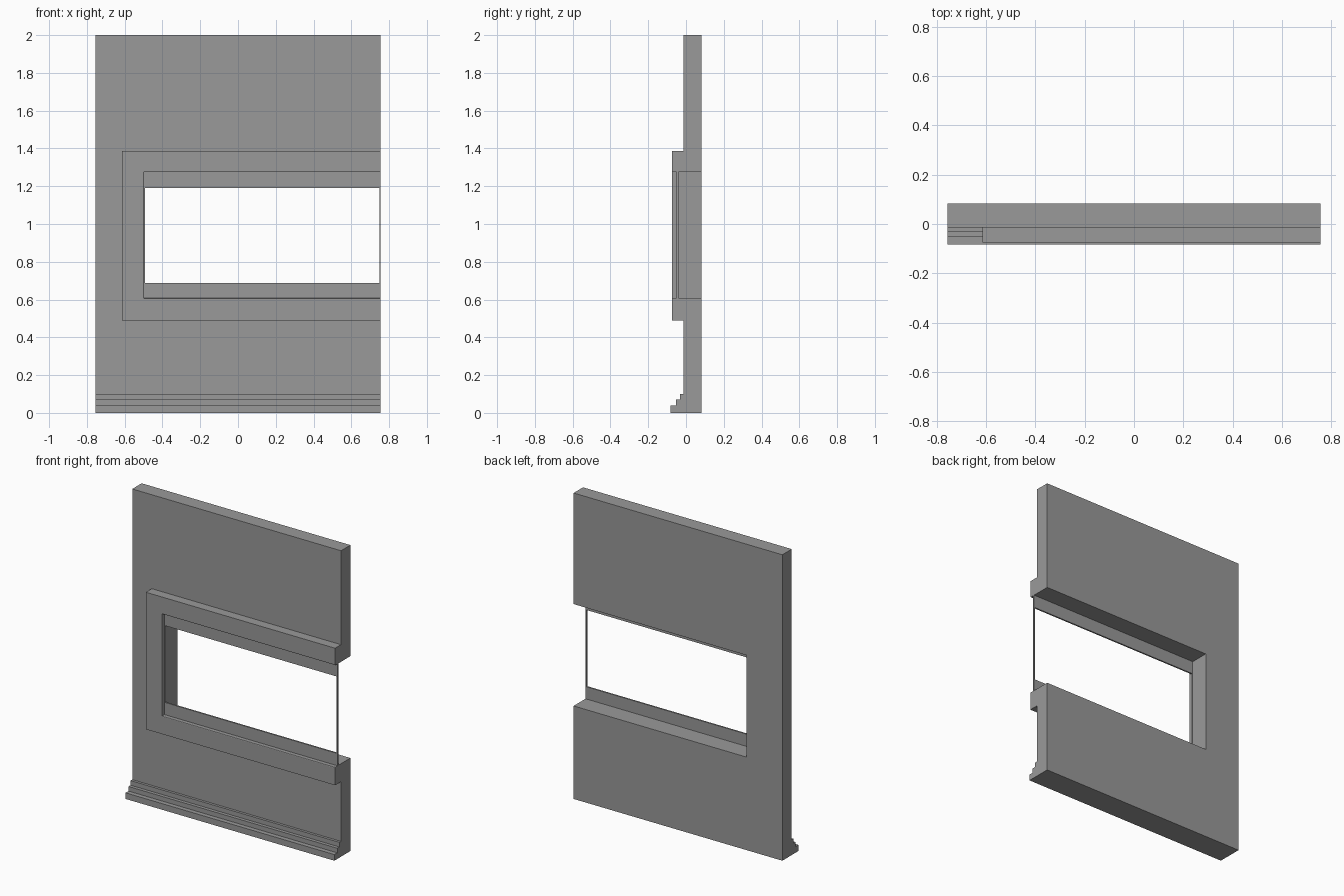
import bpy
import bmesh

cube = bpy.data.objects.get("Cube")
if cube:
    bpy.data.objects.remove(cube, do_unlink=True)

grey = bpy.data.materials.new("plain grey")
grey.use_nodes = True
COLOUR = (0.32, 0.32, 0.32, 1)
grey.diffuse_color = COLOUR
grey.node_tree.nodes["Principled BSDF"].inputs["Base Color"].default_value = COLOUR

SIDE = 0.755                       # half width of the wall
LEFT, LOW, HIGH = -0.497, 0.608, 1.274   # window opening, open at +x
FRONT, BACK = -0.014, 0.083        # wall faces


def finish(name, bm):
    bmesh.ops.recalc_face_normals(bm, faces=bm.faces)
    mesh = bpy.data.meshes.new(name)
    bm.to_mesh(mesh)
    bm.free()
    mesh.materials.append(grey)
    obj = bpy.data.objects.new(name, mesh)
    bpy.context.collection.objects.link(obj)
    return obj


def extrude(bm, points, offset):
    face = bm.faces.new([bm.verts.new(p) for p in points])
    result = bmesh.ops.extrude_face_region(bm, geom=[face])
    verts = [v for v in result["geom"] if isinstance(v, bmesh.types.BMVert)]
    bmesh.ops.translate(bm, verts=verts, vec=offset)


def c_shape(name, left, bottom, top, y0, y1, bevel=0):
    """Slab around the window opening, open on the +x side."""
    outline = [(left, bottom), (SIDE, bottom), (SIDE, LOW), (LEFT, LOW),
               (LEFT, HIGH), (SIDE, HIGH), (SIDE, top), (left, top)]
    bm = bmesh.new()
    extrude(bm, [(x, y0, z) for x, z in outline], (0, y1 - y0, 0))
    if bevel:
        # ease the inner front edges of the opening
        def inner(v):
            return v.co.y < y0 + 1e-4 and LOW - 1e-4 < v.co.z < HIGH + 1e-4
        edges = [e for e in bm.edges if all(inner(v) for v in e.verts)]
        bmesh.ops.bevel(bm, geom=edges, offset=bevel, segments=2,
                        profile=0.5, affect='EDGES')
    return finish(name, bm)


def box(name, x0, x1, y0, y1, z0, z1):
    bm = bmesh.new()
    extrude(bm, [(x0, y0, z0), (x1, y0, z0), (x1, y0, z1), (x0, y0, z1)],
            (0, y1 - y0, 0))
    return finish(name, bm)


# Wall and raised window surround
c_shape("wall", -SIDE, 0, 2, FRONT, BACK)
c_shape("window_surround", -0.614, 0.49, 1.386, -0.075, FRONT, bevel=0.005)

# Thin window frame set inside the surround
for name, z0, z1 in (("lower_rail", LOW, 0.688), ("upper_rail", 1.19, HIGH)):
    box(name, LEFT, SIDE, -0.05, -0.04, z0, z1)
box("end_stile", SIDE - 0.007, SIDE, -0.05, -0.04, 0.688, 1.19)
box("inner_stile", LEFT, LEFT + 0.004, -0.05, -0.04, 0.688, 1.19)

# Stepped skirting along the foot of the wall
steps = [(FRONT, 0), (-0.083, 0), (-0.083, 0.04), (-0.053, 0.04),
         (-0.053, 0.07), (-0.031, 0.07), (-0.031, 0.1), (FRONT, 0.1)]
bm = bmesh.new()
extrude(bm, [(-SIDE, y, z) for y, z in steps], (2 * SIDE, 0, 0))
finish("skirting", bm)
